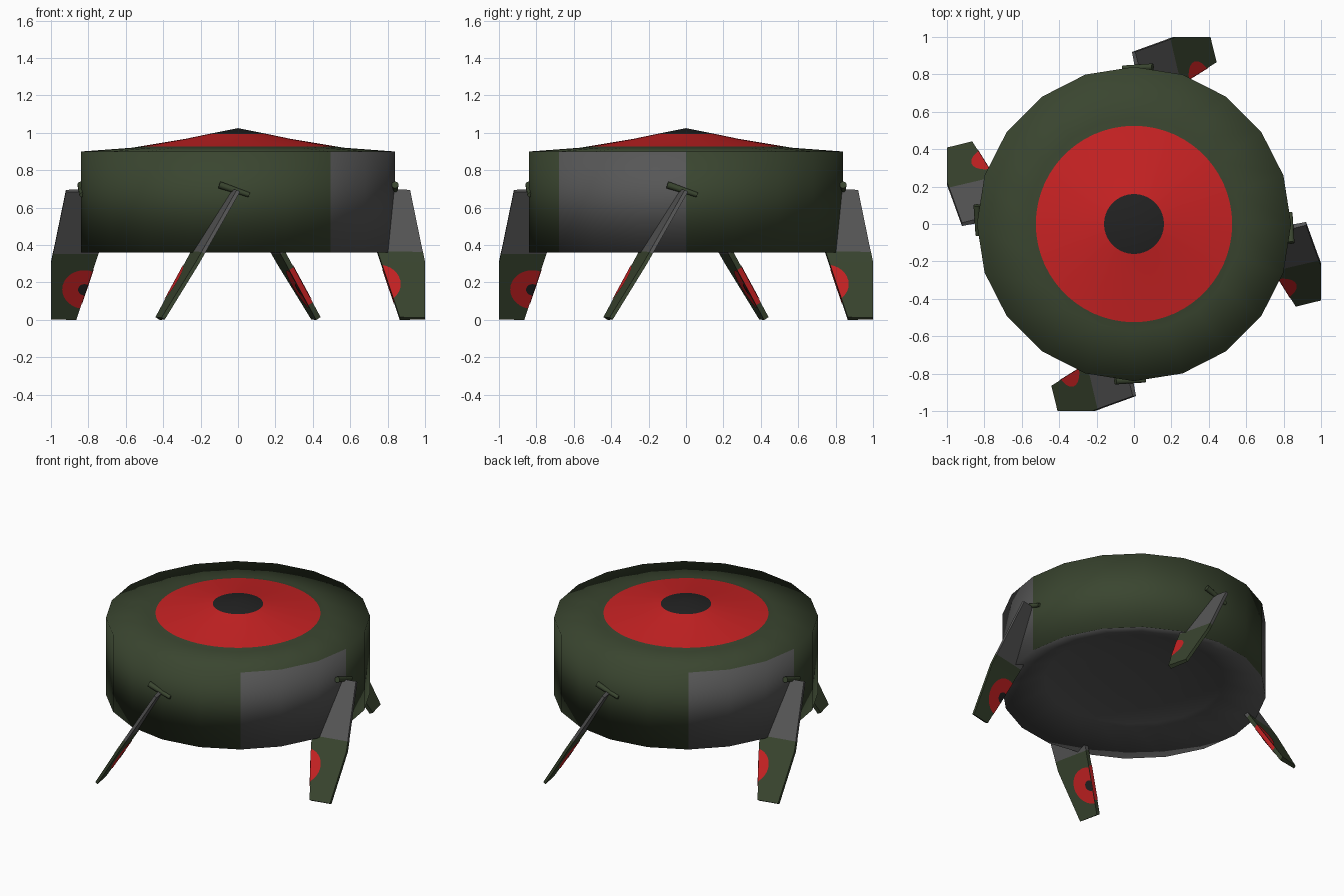
import bpy, bmesh, math
from mathutils import Vector, Matrix

if "Cube" in bpy.data.objects:
    bpy.data.objects.remove(bpy.data.objects["Cube"])


def make_mat(name, rgb):
    m = bpy.data.materials.new(name)
    m.diffuse_color = (*rgb, 1)
    m.use_nodes = True
    m.node_tree.nodes["Principled BSDF"].inputs["Base Color"].default_value = m.diffuse_color
    return m


GREEN, GREY, RED, BLACK = range(4)
MATS = [make_mat("dark_green", (0.042, 0.060, 0.029)),
        make_mat("grey", (0.095, 0.095, 0.095)),
        make_mat("red", (0.58, 0.016, 0.017)),
        make_mat("black", (0.016, 0.016, 0.016))]


def finish(bm, name):
    me = bpy.data.meshes.new(name)
    bm.to_mesh(me)
    bm.free()
    for m in MATS:
        me.materials.append(m)
    ob = bpy.data.objects.new(name, me)
    bpy.context.collection.objects.link(ob)
    return ob


# ---- drum body: 20-sided lathe with finer rings for the round target on top
def ring(bm, r, z, n):
    return [bm.verts.new((r * math.cos(2 * math.pi * i / n),
                          r * math.sin(2 * math.pi * i / n), z)) for i in range(n)]


def bridge(bm, a, b, rule):
    """Join ring a to ring b, where b may have a multiple of a's points."""
    n, k = len(a), len(b) // len(a)
    for i in range(n):
        inner = [b[(i * k + j) % len(b)] for j in range(k + 1)]
        f = bm.faces.new([a[i], a[(i + 1) % n]] + inner[::-1])
        f.material_index = rule(i)


def cap(bm, a, z, mat):
    c = bm.verts.new((0, 0, z))
    for i in range(len(a)):
        bm.faces.new((a[i], a[(i + 1) % len(a)], c)).material_index = mat


def wall_rule(i):
    return GREY if i in (7, 8, 9, 17, 18, 19) else GREEN


bm = bmesh.new()
base = ring(bm, 0.84, 0.36, 20)
rim = ring(bm, 0.84, 0.90, 20)
shoulder = ring(bm, 0.57, 0.92, 20)
red_edge = ring(bm, 0.525, 0.927, 60)
mid = ring(bm, 0.28, 0.968, 60)
black_edge = ring(bm, 0.16, 0.993, 60)
bridge(bm, base, rim, wall_rule)
bridge(bm, rim, shoulder, lambda i: GREEN)
bridge(bm, shoulder, red_edge, lambda i: GREEN)
bridge(bm, red_edge, mid, lambda i: RED)
bridge(bm, mid, black_edge, lambda i: RED)
cap(bm, black_edge, 1.025, BLACK)

# dished underside
under = ring(bm, 0.57, 0.46, 20)
inner = ring(bm, 0.28, 0.49, 20)
bridge(bm, base, under, lambda i: GREY)
bridge(bm, under, inner, lambda i: GREY)
cap(bm, inner, 0.50, GREY)
bmesh.ops.recalc_face_normals(bm, faces=bm.faces)
for f in bm.faces:
    f.smooth = True
finish(bm, "drum_body")

# ---- legs: thin slanted plates, turned a little about their long axis
TOP, SWING, YAW = 0.69, 0.42, 0.22
# rows: height, inner radius, outer radius
ROWS = [(0.69, 0.82, 0.92), (0.375, 0.74, 0.984), (0.355, 0.747, 0.989),
        (0.30, 0.765, 1.0), (0.0, 0.865, 1.0)]
H_IN, H_OUT = 0.014, 0.010


def place(r, z, off):
    """Radius, height and offset from the plate's middle plane -> front leg."""
    t = SWING * (1 - z / TOP) + off * 0.854 - (r - 0.91) * YAW
    return Vector((-t, -r, z * 0.99 + 0.007 + off * 0.52))


def inner_r(z):
    return 0.865 - 0.333 * z


def half(r, z):
    a = inner_r(z)
    return H_IN + (r - a) / (1.0 - a) * (H_OUT - H_IN)


def disc(bm, cr, cz, rad, side, lift, mat):
    """Painted disc on a plate face, clipped at the plate's inner edge."""
    pts = []
    for i in range(32):
        a = 2 * math.pi * i / 32
        z = cz + rad * 0.87 * math.sin(a)
        r = max(cr + rad * math.cos(a), inner_r(z))
        pts.append(bm.verts.new(place(r, z, side * (half(r, z) + lift))))
    c = max(cr, inner_r(cz) + 0.01)
    hub = bm.verts.new(place(c, cz, side * (half(c, cz) + lift)))
    for i in range(32):
        tri = (pts[i], pts[(i + 1) % 32], hub)
        f = bm.faces.new(tri if side > 0 else tri[::-1])
        f.material_index = mat


def build_leg():
    bm = bmesh.new()
    loops = []
    for z, ri, ro in ROWS:
        loops.append([bm.verts.new(place(r, z, o)) for r, o in
                      ((ri, H_IN), (ro, H_OUT), (ro, -H_OUT), (ri, -H_IN))])
    for k in range(len(loops) - 1):
        for j in range(4):
            f = bm.faces.new((loops[k][j], loops[k][(j + 1) % 4],
                              loops[k + 1][(j + 1) % 4], loops[k + 1][j]))
            f.material_index = GREY if k < 2 else GREEN
    bm.faces.new(loops[0]).material_index = GREY
    bm.faces.new(loops[-1][::-1]).material_index = GREEN
    bmesh.ops.recalc_face_normals(bm, faces=bm.faces)
    # painted targets on both faces and on the inner edge
    disc(bm, 0.75, 0.178, 0.12, 1, 0.003, RED)
    disc(bm, 0.82, 0.165, 0.12, -1, 0.003, RED)
    disc(bm, 0.82, 0.165, 0.035, -1, 0.005, BLACK)
    strip = [bm.verts.new(place(inner_r(z) - 0.003, z, o))
             for z, o in ((0.08, H_IN), (0.08, -H_IN), (0.27, -H_IN), (0.27, H_IN))]
    bm.faces.new(strip).material_index = RED
    return bm


def build_hinge():
    bm = bmesh.new()
    a, b = Vector((-0.10, -0.84, 0.722)), Vector((0.06, -0.835, 0.668))
    d = b - a
    m = Matrix.Translation((a + b) / 2) @ d.to_track_quat('Z', 'Y').to_matrix().to_4x4()
    bmesh.ops.create_cone(bm, cap_ends=True, segments=10, radius1=0.019,
                          radius2=0.013, depth=d.length, matrix=m)
    for f in bm.faces:
        f.smooth = len(f.verts) == 4
    return bm


for k, side in enumerate(("front", "right", "back", "left")):
    turn = Matrix.Rotation(k * math.pi / 2, 4, 'Z')
    for part, build in (("leg", build_leg), ("hinge", build_hinge)):
        bm = build()
        bm.transform(turn)
        finish(bm, side + "_" + part)
